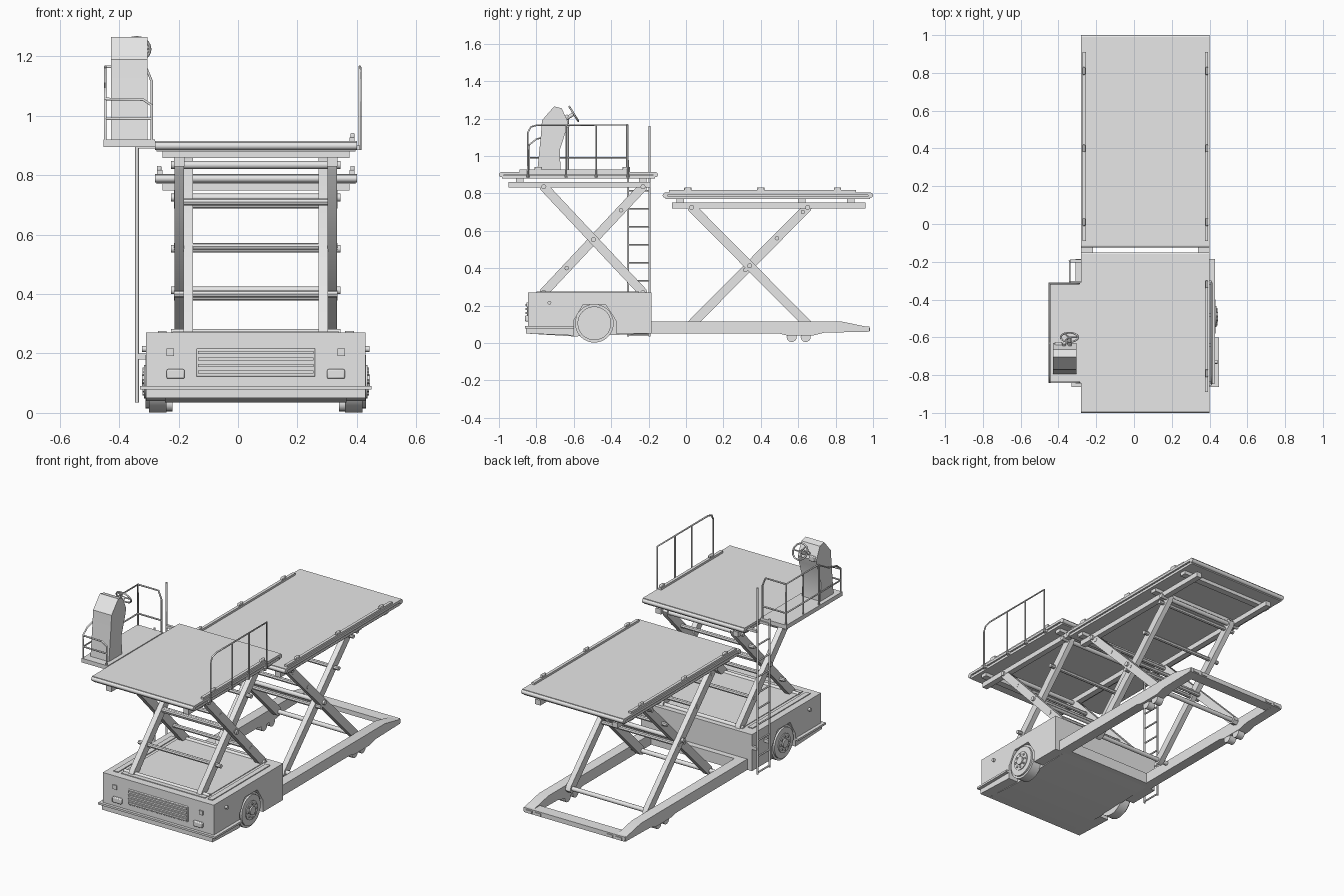
import bpy, bmesh, math
from mathutils import Vector

cube = bpy.data.objects.get("Cube")
if cube:
    bpy.data.objects.remove(cube, do_unlink=True)

grey = bpy.data.materials.new("plain grey")
grey.use_nodes = True
grey.diffuse_color = (0.8, 0.8, 0.8, 1)
grey.node_tree.nodes["Principled BSDF"].inputs["Base Color"].default_value = (0.8, 0.8, 0.8, 1)

MID = 0.06          # centre line of the chassis in x
SIDES = (("right", -1), ("left", 1))


def link(name, data):
    data.materials.append(grey)
    obj = bpy.data.objects.new(name, data)
    bpy.context.collection.objects.link(obj)
    return obj


def prism(name, profile, x0, x1):
    """Side profile of (y, z) points extruded across x."""
    bm = bmesh.new()
    face = bm.faces.new([bm.verts.new((x0, y, z)) for y, z in profile])
    new = bmesh.ops.extrude_face_region(bm, geom=[face])["geom"]
    bmesh.ops.translate(bm, vec=(x1 - x0, 0, 0), verts=[v for v in new if isinstance(v, bmesh.types.BMVert)])
    bmesh.ops.recalc_face_normals(bm, faces=bm.faces)
    mesh = bpy.data.meshes.new(name)
    bm.to_mesh(mesh)
    bm.free()
    return link(name, mesh)


def box(name, x0, x1, y0, y1, z0, z1, bevel=0):
    obj = prism(name, [(y0, z0), (y1, z0), (y1, z1), (y0, z1)], x0, x1)
    if bevel:
        mod = obj.modifiers.new("soft edges", "BEVEL")
        mod.width, mod.segments = bevel, 2
    return obj


def rod(name, a, b, radius, sides=12):
    a, b = Vector(a), Vector(b)
    bm = bmesh.new()
    bmesh.ops.create_cone(bm, cap_ends=True, segments=sides, radius1=radius, radius2=radius, depth=(b - a).length)
    mesh = bpy.data.meshes.new(name)
    bm.to_mesh(mesh)
    bm.free()
    obj = link(name, mesh)
    obj.location = (a + b) / 2
    obj.rotation_mode = "QUATERNION"
    obj.rotation_quaternion = (b - a).to_track_quat("Z", "Y")
    return obj


def pipe(name, points, radius=0.005, closed=False):
    curve = bpy.data.curves.new(name, "CURVE")
    curve.dimensions = "3D"
    curve.bevel_depth, curve.bevel_resolution, curve.use_fill_caps = radius, 1, True
    spline = curve.splines.new("POLY")
    spline.points.add(len(points) - 1)
    for p, co in zip(spline.points, points):
        p.co = (*co, 1)
    spline.use_cyclic_u = closed
    return link(name, curve)


def across(name, d0, d1, s, *rest, **kw):
    """Box placed at distances d0..d1 from the centre line, on side s."""
    x0, x1 = sorted((MID + s * d0, MID + s * d1))
    return box(name, x0, x1, *rest, **kw)


def arm(name, x0, x1, a, b, half=0.024):
    """Scissor arm: a bar with chamfered ends between two (y, z) pivots."""
    a, b = Vector(a), Vector(b)
    u = (b - a).normalized() * half
    n = Vector((-u.y, u.x))
    prism(name, [a - u + n / 2, a - u - n / 2, a - n, b - n, b + u - n / 2, b + u + n / 2, b + n, a + n], x0, x1)


def scissor(name, y0, y1, z0, z1, rung_heights):
    for label, s in SIDES:
        for kind, d, ya, yb in (("outer", 0.257, y1, y0), ("inner", 0.227, y0, y1)):
            x = MID + s * d
            arm(f"{name}_{kind}_arm_{label}", x - 0.016, x + 0.016, (ya, z0), (yb, z1))
    for z in rung_heights:
        t = (z - z0) / (z1 - z0)
        for y in (y0 + t * (y1 - y0), y1 + t * (y0 - y1)):
            rod(f"{name}_rung", (MID - 0.275, y, z), (MID + 0.275, y, z), 0.012, 8)
    for y, z in ((y0, z0), (y1, z0), (y0, z1), (y1, z1), ((y0 + y1) / 2, (z0 + z1) / 2)):
        rod(f"{name}_pivot", (MID - 0.285, y, z), (MID + 0.285, y, z), 0.013)


def deck(name, y0, y1, top, cross_ys, stop_ys, rail):
    box(f"{name}_plate", MID - 0.34, MID + 0.34, y0 + 0.01, y1 - 0.01, top - 0.015, top)
    box(f"{name}_tray", MID - 0.335, MID + 0.335, y0 + 0.015, y1 - 0.015, top - 0.035, top - 0.02)
    box(f"{name}_core", MID - 0.325, MID + 0.325, y0 + 0.02, y1 - 0.02, top - 0.025, top - 0.01)
    for y in (y0 + 0.013, y1 - 0.013):
        rod(f"{name}_end_roller", (MID - 0.34, y, top - 0.016), (MID + 0.34, y, top - 0.016), 0.013)
    for y in cross_ys:
        box(f"{name}_cross_member", MID - 0.315, MID + 0.315, y - 0.02, y + 0.02, top - 0.056, top - 0.033)
    for label, s in SIDES:
        across(f"{name}_under_beam_{label}", 0.24, 0.275, s, y0 + 0.05, y1 - 0.04, top - 0.085, top - 0.054)
        if s in rail:
            across(f"{name}_side_rail_{label}", 0.315, 0.333, s, *rail[s], top, top + 0.012)
            for y in stop_ys:
                across(f"{name}_stop_{label}", 0.318, 0.333, s, y - 0.02, y + 0.02, top + 0.01, top + 0.027, bevel=0.004)


# Power unit: core, side skins with octagonal wheel arches, slotted top
hull = [(-0.845, 0.05), (-0.6, 0.035), (-0.185, 0.05), (-0.185, 0.27), (-0.845, 0.27)]
skin = [(-0.845, 0.05), (-0.6, 0.04), (-0.6, 0.12), (-0.55, 0.205), (-0.43, 0.205),
        (-0.375, 0.12), (-0.375, 0.05), (-0.185, 0.05), (-0.185, 0.27), (-0.845, 0.27)]
prism("body_core", hull, MID - 0.305, MID + 0.305)
for label, s in SIDES:
    prism(f"body_skin_{label}", skin, MID + s * 0.305, MID + s * 0.37)
    across(f"top_edge_strip_{label}", 0.3, 0.33, s, -0.8, -0.25, 0.27, 0.275)
box("top_panel", MID - 0.28, MID + 0.28, -0.8, -0.23, 0.27, 0.274)

# Front bumper wraps around the corners
box("bumper_front", MID - 0.39, MID + 0.39, -0.862, -0.835, 0.078, 0.09)
box("bumper_apron", MID - 0.37, MID + 0.37, -0.855, -0.84, 0.05, 0.08)
for label, s in SIDES:
    across(f"bumper_side_{label}", 0.36, 0.39, s, -0.855, -0.6, 0.078, 0.09)

# Grille, headlights, marker lamps
box("grille_frame", MID - 0.2, MID + 0.2, -0.849, -0.84, 0.122, 0.217, bevel=0.004)
for i in range(4):
    z = 0.132 + i * 0.022
    box("grille_slat", MID - 0.195, MID + 0.195, -0.857, -0.845, z, z + 0.011)
for label, s in SIDES:
    across(f"headlight_{label}", 0.24, 0.3, s, -0.86, -0.84, 0.115, 0.147, bevel=0.005)
    across(f"marker_{label}", 0.275, 0.3, s, -0.852, -0.84, 0.192, 0.217)
    x = MID + s * 0.365
    rod(f"side_lamp_{label}", (x, -0.73, 0.215), (x + s * 0.018, -0.73, 0.215), 0.01)

# Drive wheels with rim and bolts
for label, s in SIDES:
    def disc(name, d0, d1, r, y=-0.49, z=0.105, n=32):
        rod(f"{name}_{label}", (MID + s * d0, y, z), (MID + s * d1, y, z), r, n)
    disc("tyre", 0.3, 0.36, 0.103)
    disc("tyre_wall", 0.3, 0.371, 0.09)
    disc("rim", 0.33, 0.376, 0.056)
    disc("hub", 0.33, 0.384, 0.025)
    for i in range(8):
        a = i * math.tau / 8
        disc("wheel_bolt", 0.37, 0.381, 0.007, -0.49 + 0.04 * math.cos(a), 0.105 + 0.04 * math.sin(a), 6)
    # Rear support rollers
    for y in (0.565, 0.64):
        disc("support_roller", 0.28, 0.325, 0.027, y, 0.032, 16)

# Rear chassis frame
beam = [(-0.19, 0.05), (0.5, 0.05), (0.54, 0.04), (0.68, 0.04), (0.74, 0.055), (0.975, 0.06),
        (0.98, 0.085), (0.95, 0.09), (0.83, 0.115), (-0.19, 0.115)]
for label, s in SIDES:
    prism(f"chassis_beam_{label}", beam, MID + s * 0.278, MID + s * 0.34)
    for d in (0.22, 0.28):
        across(f"tail_light_{label}", d, d + 0.04, s, 0.975, 0.985, 0.065, 0.08)
box("chassis_end", MID - 0.335, MID + 0.335, 0.91, 0.98, 0.06, 0.088)
box("chassis_front_cross", MID - 0.3, MID + 0.3, -0.19, -0.15, 0.05, 0.115)

# Scissor lifts and decks
scissor("front_lift", -0.76, -0.23, 0.27, 0.835, (0.4, 0.56, 0.71))
scissor("rear_lift", 0.03, 0.65, 0.1, 0.725, (0.39, 0.56, 0.7))
deck("front_deck", -1.0, -0.15, 0.915, (-0.89, -0.23), (-0.79, -0.32), {1: (-0.89, -0.3)})
deck("rear_deck", -0.125, 1.0, 0.805, (-0.03, 0.62, 0.88), (0.01, 0.4, 0.81), {-1: (-0.09, 0.91), 1: (-0.09, 0.91)})

# Guard rail on the left edge
x = 0.41
pipe("guard_rail", [(x, -0.845, 0.885), (x, -0.845, 1.125), (x, -0.83, 1.155), (x, -0.795, 1.165),
                    (x, -0.31, 1.165), (x, -0.31, 0.885)])
for y in (-0.64, -0.48):
    pipe("guard_post", [(x, y, 0.885), (x, y, 1.165)])
for y in (-0.845, -0.64, -0.48, -0.31):
    box("guard_bracket", 0.39, x, y - 0.01, y + 0.01, 0.885, 0.9)

# Operator basket
out, inn, back, front = -0.447, -0.29, -0.315, -0.838
box("basket_floor", -0.453, -0.28, -0.843, -0.31, 0.895, 0.92)
pipe("basket_outer_rail", [(out, back, 0.9), (out, back, 1.165), (out, -0.62, 1.165), (out, -0.72, 1.11),
                           (out, -0.8, 1.09), (out, front, 1.06), (out, front, 0.9)])
pipe("basket_rear_gate", [(out, back, 1.165), (-0.31, back, 1.165), (inn, back, 1.115), (inn, back, 0.9)])
pipe("basket_front_rail", [(out, front, 1.057), (-0.32, front, 1.055), (inn, front, 1.035), (inn, front, 0.9)])
pipe("basket_mid_rail", [(inn, front, 0.99), (out, front, 0.99), (out, back, 0.99), (inn, back, 0.99)])
for y in (-0.63, -0.48):
    pipe("basket_post", [(out, y, 0.9), (out, y, 1.165)])

# Control console with steering wheel
console = [(-0.795, 0.92), (-0.775, 1.12), (-0.77, 1.19), (-0.705, 1.265), (-0.665, 1.255),
           (-0.63, 1.18), (-0.64, 1.14), (-0.675, 1.03), (-0.67, 0.92)]
prism("console", console, -0.428, -0.305)
box("console_controls", -0.42, -0.38, -0.66, -0.625, 1.17, 1.2, bevel=0.004)
for cx in (-0.37, -0.34):
    rod("console_knob", (cx, -0.65, 1.2), (cx, -0.63, 1.215), 0.01)
hub, normal = Vector((-0.342, -0.6, 1.225)), Vector((0, 0.85, 0.53))
side = Vector((1, 0, 0))
lean = normal.cross(side)
ring = [hub + 0.046 * (side * math.cos(a) + lean * math.sin(a)) for a in [i * math.tau / 20 for i in range(20)]]
pipe("steering_wheel", ring, closed=True)
rod("steering_column", hub - normal * 0.06, hub, 0.01)
for i in (0, 7, 13):
    pipe("steering_spoke", [hub, ring[i]], 0.004)

# Ladder
x = -0.34
for y, top in ((-0.31, 0.93), (-0.195, 1.16)):
    pipe("ladder_post", [(x, y, 0.035), (x, y, top)], 0.006)
    box("ladder_bracket", x, MID - 0.365, y - 0.008, y + 0.008, 0.18, 0.2)
    box("ladder_deck_bracket", x, MID - 0.33, y - 0.008, y + 0.008, 0.89, 0.905)
for i in range(9):
    z = 0.045 + i * 0.096
    pipe("ladder_rung", [(x, -0.31, z), (x, -0.195, z)])

# Smooth the round parts, keep hard edges
bpy.ops.object.select_all(action="DESELECT")
for obj in bpy.context.collection.objects:
    if obj.type == "MESH" and grey.name in obj.data.materials:
        obj.select_set(True)
        bpy.context.view_layer.objects.active = obj
bpy.ops.object.shade_smooth_by_angle(angle=math.radians(35))
